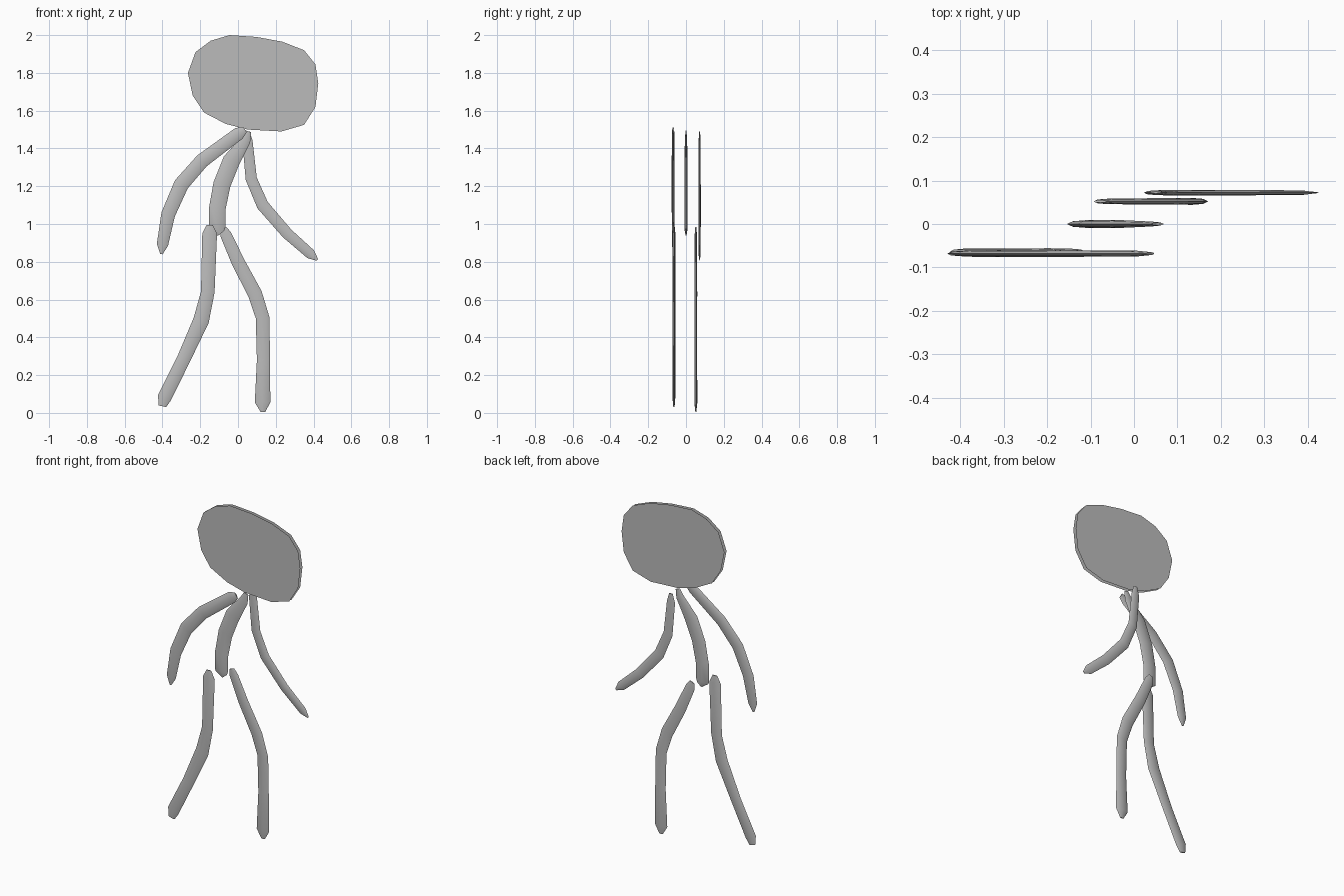
import bpy
import bmesh
import math
from mathutils import Vector

cube = bpy.data.objects.get("Cube")
if cube:
    bpy.data.objects.remove(cube, do_unlink=True)

SIDES = 8
FLATNESS = 0.2

# One plain grey for the whole figure
grey = bpy.data.materials.new("plain_grey")
grey.use_nodes = True
grey.diffuse_color = (0.5, 0.5, 0.5, 1)
shader = next(n for n in grey.node_tree.nodes if n.type == "BSDF_PRINCIPLED")
shader.inputs["Base Color"].default_value = grey.diffuse_color


def add_object(name, bm):
    mesh = bpy.data.meshes.new(name)
    bm.to_mesh(mesh)
    bm.free()
    mesh.materials.append(grey)
    obj = bpy.data.objects.new(name, mesh)
    bpy.context.collection.objects.link(obj)
    return obj


def flat_limb(name, depth, path):
    """Sweep a flattened oval along (x, z, half width) points at one depth."""
    bm = bmesh.new()
    centres = [Vector((x, depth, z)) for x, z, _ in path]
    rings = []
    for i, (_, _, half_width) in enumerate(path):
        before = centres[max(i - 1, 0)]
        after = centres[min(i + 1, len(path) - 1)]
        along = (after - before).normalized()
        across = Vector((-along.z, 0, along.x))
        ring = []
        for k in range(SIDES):
            angle = math.tau * k / SIDES
            offset = across * math.cos(angle) * half_width
            offset.y = math.sin(angle) * half_width * FLATNESS
            ring.append(bm.verts.new(centres[i] + offset))
        rings.append(ring)
    for a, b in zip(rings, rings[1:]):
        for k in range(SIDES):
            n = (k + 1) % SIDES
            bm.faces.new((a[k], a[n], b[n], b[k]))
    bm.faces.new(rings[0])
    bm.faces.new(rings[-1])
    bmesh.ops.recalc_face_normals(bm, faces=bm.faces)
    obj = add_object(name, bm)
    for face in obj.data.polygons:
        face.use_smooth = True
    bpy.ops.object.select_all(action="DESELECT")
    obj.select_set(True)
    bpy.context.view_layer.objects.active = obj
    bpy.ops.object.shade_smooth_by_angle(angle=math.radians(40))


# Head: two parallel flat sheets with an open rim
outline = [
    (-.265, 1.8), (-.225, 1.91), (-.145, 1.97), (-.045, 2), (.1, 1.99),
    (.235, 1.965), (.35, 1.92), (.41, 1.845), (.425, 1.745), (.41, 1.62),
    (.35, 1.525), (.23, 1.49), (.05, 1.5), (-.065, 1.53), (-.18, 1.59),
    (-.24, 1.68),
]
head = bmesh.new()
for depth in (-.01, .01):
    sheet = head.faces.new([head.verts.new((x, depth, z)) for x, z in outline])
    sheet.normal_update()
    if sheet.normal.y * depth < 0:
        sheet.normal_flip()
add_object("head", head)

# Torso
flat_limb("torso", 0, [
    (.055, 1.49, .015), (.04, 1.445, .028), (-.035, 1.335, .046),
    (-.085, 1.21, .046), (-.11, 1.08, .044), (-.11, .975, .043),
    (-.09, .95, .02)])

# Arms
flat_limb("right_arm", -.068, [
    (.037, 1.5, .018), (.005, 1.48, .034), (-.19, 1.335, .038),
    (-.3, 1.21, .04), (-.37, 1.05, .037), (-.4, .89, .03),
    (-.405, .84, .006)])
flat_limb("left_arm", .072, [
    (.05, 1.49, .012), (.05, 1.44, .027), (.07, 1.24, .03),
    (.13, 1.1, .032), (.26, .95, .03), (.385, .84, .027),
    (.42, .81, .006)])

# Legs
flat_limb("right_leg", -.064, [
    (-.15, .995, .016), (-.15, .95, .039), (-.16, .64, .036),
    (-.195, .49, .042), (-.29, .28, .036), (-.39, .08, .037),
    (-.4, .035, .02)])
flat_limb("left_leg", .052, [
    (-.078, .98, .016), (-.065, .945, .03), (0, .8, .035),
    (.09, .63, .038), (.13, .505, .036), (.135, .28, .035),
    (.13, .055, .041), (.132, .005, .012)])
